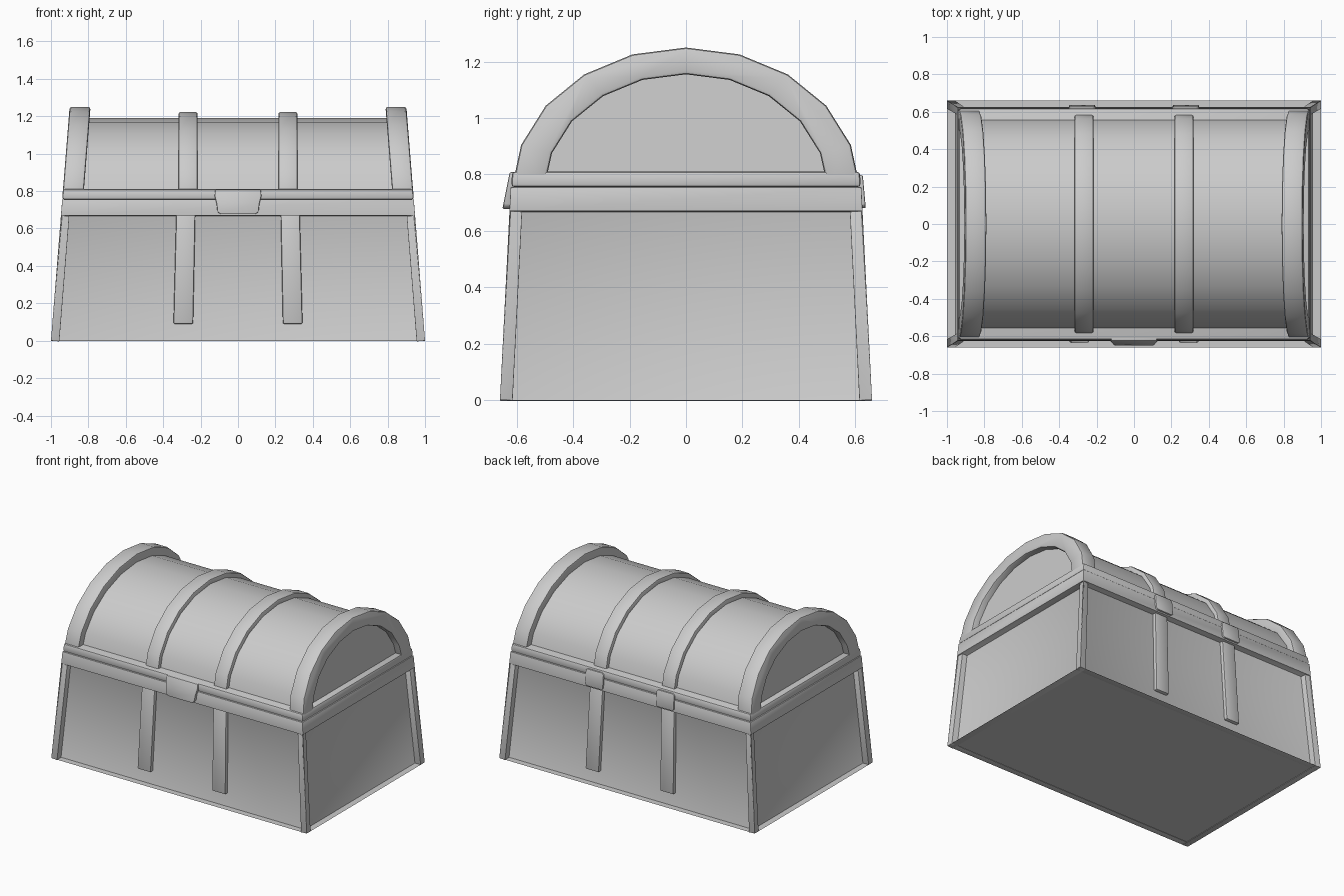
import bpy, bmesh
from math import sin, cos, pi, radians

if "Cube" in bpy.data.objects:
    bpy.data.objects.remove(bpy.data.objects["Cube"])

RIM_Z, RIM_TOP = 0.755, 0.81


def finish(name, bm, bevel=0.01):
    bmesh.ops.recalc_face_normals(bm, faces=bm.faces)
    if bevel:
        edges = [e for e in bm.edges if e.calc_face_angle(0) > 0.5]
        bmesh.ops.bevel(bm, geom=edges, offset=bevel, segments=2, profile=0.5,
                        affect='EDGES', clamp_overlap=True)
    me = bpy.data.meshes.new(name)
    bm.to_mesh(me)
    bm.free()
    ob = bpy.data.objects.new(name, me)
    bpy.context.collection.objects.link(ob)
    bpy.ops.object.select_all(action='DESELECT')
    ob.select_set(True)
    bpy.context.view_layer.objects.active = ob
    bpy.ops.object.shade_smooth_by_angle(angle=radians(30))
    return ob


def loft(name, ring_a, ring_b, bevel=0.01):
    """Solid between two matching outlines."""
    bm = bmesh.new()
    a = [bm.verts.new(p) for p in ring_a]
    b = [bm.verts.new(p) for p in ring_b]
    n = len(a)
    bm.faces.new(a)
    bm.faces.new(b[::-1])
    for i in range(n):
        j = (i + 1) % n
        bm.faces.new((a[i], b[i], b[j], a[j]))
    return finish(name, bm, bevel)


def rect(x, y, z):
    return [(-x, -y, z), (x, -y, z), (x, y, z), (-x, y, z)]


def half_ellipse(a, b):
    return [(-a * cos(pi * k / 10), max(0.75 + b * sin(pi * k / 10), 0.765))
            for k in range(11)]


def wall_y(z):
    return 0.66 - 0.038 * z / RIM_Z


def end_x(z):
    return 0.94 - 0.08 * (z - RIM_Z)


# tapered body with a recessed panel on each side
bm = bmesh.new()
lo = [bm.verts.new(p) for p in rect(1.0, 0.66, 0)]
hi = [bm.verts.new(p) for p in rect(0.94, 0.622, RIM_Z)]
bm.faces.new(lo[::-1])
bm.faces.new(hi)
sides = [bm.faces.new((lo[i], lo[(i + 1) % 4], hi[(i + 1) % 4], hi[i]))
         for i in range(4)]
bmesh.ops.inset_individual(bm, faces=sides, thickness=0.107)
for f in sides:
    for v in f.verts:
        if v.co.z > 0.4:
            t = 0.67 - v.co.z
            v.co.z += t
            if abs(f.normal.x) > 0.5:
                v.co.x *= 1 - 0.08 * t / 0.94
            else:
                v.co.y *= 1 - 0.05 * t / 0.62
bmesh.ops.inset_individual(bm, faces=sides, thickness=0, depth=-0.045)
finish("chest_body", bm, 0.008)

# lid rim
loft("lid_rim", rect(0.94, 0.62, RIM_Z), rect(0.936, 0.617, RIM_TOP), 0.012)

# barrel lid with slanted ends
barrel = half_ellipse(0.565, 0.44)
loft("lid_barrel", [(-end_x(z) + 0.045, y, z) for y, z in barrel],
     [(end_x(z) - 0.045, y, z) for y, z in barrel], 0)

# thick arches at both ends of the lid
arch = half_ellipse(0.615, 0.5) + half_ellipse(0.5, 0.405)[::-1]
for s, side in ((-1, "left"), (1, "right")):
    loft("lid_arch_" + side, [(s * end_x(z), y, z) for y, z in arch],
         [(s * (end_x(z) - 0.112), y, z) for y, z in arch], 0.012)

# narrow lid bands and body straps
band = half_ellipse(0.592, 0.472) + half_ellipse(0.53, 0.41)[::-1]
for s, side in ((-1, "left"), (1, "right")):
    loft("lid_band_" + side, [(s * 0.216, y, z) for y, z in band],
         [(s * 0.318, y, z) for y, z in band], 0.01)
    for d, face in ((-1, "front"), (1, "back")):
        outline = [(0.24, 0.09), (0.345, 0.09), (0.33, 0.69), (0.228, 0.69)]
        rings = [[(s * x, d * (wall_y(z) - off), z) for x, z in outline]
                 for off in (0.02, 0.06)]
        loft(f"{face}_strap_{side}", *rings, 0.008)

# front latch, flaring outwards at the bottom
half = [(0.095, 0.677), (0.11, 0.69), (0.115, 0.735), (0.125, 0.775), (0.122, 0.808)]
outline = half + [(-x, z) for x, z in half[::-1]]
loft("latch", [(x, -0.625 - (0.81 - z) * 0.2, z) for x, z in outline],
     [(x, -0.592 - (0.81 - z) * 0.2, z) for x, z in outline], 0.006)

# two back hinges
half = [(0.058, 0.68), (0.07, 0.692), (0.07, 0.785), (0.058, 0.797)]
outline = half + [(-x, z) for x, z in half[::-1]]
for s, side in ((-1, "left"), (1, "right")):
    loft("hinge_" + side,
         [(s * 0.277 + x, 0.627 + (0.8 - z) * 0.09, z) for x, z in outline],
         [(s * 0.277 + x, 0.6, z) for x, z in outline], 0.005)
